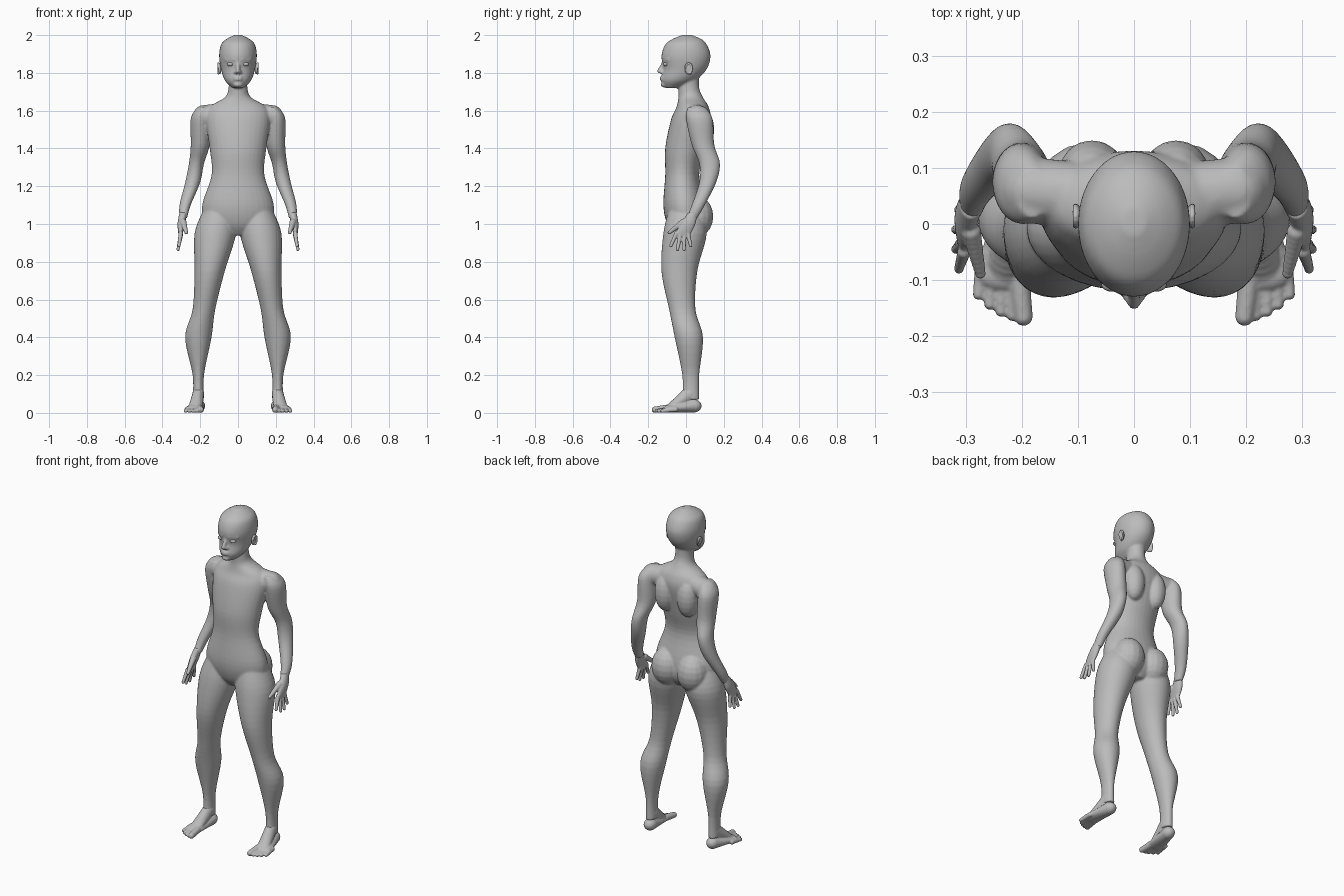
import bpy, bmesh, math
from mathutils import Vector, Matrix

if "Cube" in bpy.data.objects:
    bpy.data.objects.remove(bpy.data.objects["Cube"])

shade = (0.5, 0.5, 0.5, 1)
grey = bpy.data.materials.new("plain grey")
grey.use_nodes = True
grey.diffuse_color = shade
grey.node_tree.nodes["Principled BSDF"].inputs["Base Color"].default_value = shade


def spline(rows, steps=5):
    """Smooth curve through rows of numbers, as Hermite spans with averaged tangents."""
    last = len(rows) - 1
    points = [Vector(row) for row in rows]
    tangents = [(points[min(i + 1, last)] - points[max(i - 1, 0)]) / 2 for i in range(last + 1)]
    curve = []
    for i in range(last):
        start, end = points[i], points[i + 1]
        for k in range(steps):
            t = k / steps
            ease = t * t * (3 - 2 * t)
            curve.append(start.lerp(end, ease) + tangents[i] * t * (1 - t) ** 2
                         - tangents[i + 1] * t * t * (1 - t))
    return curve + [points[last]]


def loft(bm, rows, side=1, sides=32):
    """Stack of level ellipses: height, half width, front, back and, off the middle, centre x."""
    rings = []
    for z, width, front, back, *centre in spline(rows):
        ring = []
        for i in range(sides):
            angle = math.tau * i / sides
            x = sum(centre) + width * math.cos(angle)
            y = (front + back) / 2 + (back - front) / 2 * math.sin(angle)
            ring.append(bm.verts.new((side * x, y, z)))
        rings.append(ring)
    for low, high in zip(rings, rings[1:]):
        for i in range(sides):
            j = (i + 1) % sides
            bm.faces.new((low[i], low[j], high[j], high[i]))
    bm.faces.new(rings[0])
    bm.faces.new(rings[-1])


def blob(bm, centre, radii, side=1):
    """Ellipsoid, mirrored to the chosen side."""
    x, y, z = centre
    place = Matrix.Translation((side * x, y, z)) @ Matrix.Diagonal((*radii, 1))
    bmesh.ops.create_uvsphere(bm, u_segments=16, v_segments=10, radius=1, matrix=place)


def chain(bm, start, start_radii, end, end_radii, side=1, count=9):
    """Row of blobs that changes size evenly from start to end."""
    for i in range(count):
        t = i / (count - 1)
        blob(bm, Vector(start).lerp(Vector(end), t),
             Vector(start_radii).lerp(Vector(end_radii), t), side)


def ball(radius):
    return (radius, radius, radius)


def finish(bm, name, voxel, rounds):
    """Fuse the overlapping forms into one smooth skin."""
    bmesh.ops.recalc_face_normals(bm, faces=bm.faces)
    mesh = bpy.data.meshes.new(name)
    bm.to_mesh(mesh)
    bm.free()
    mesh.materials.append(grey)
    part = bpy.data.objects.new(name, mesh)
    bpy.context.collection.objects.link(part)
    fuse = part.modifiers.new("fuse", 'REMESH')
    fuse.mode = 'VOXEL'
    fuse.voxel_size = voxel
    fuse.use_smooth_shade = True
    soften = part.modifiers.new("soften", 'SMOOTH')
    soften.factor = 0.5
    soften.iterations = rounds


# Torso and neck
body = bmesh.new()
loft(body, [(.94, .05, -.06, .06), (1, .17, -.1, .1), (1.1, .19, -.12, .1),
            (1.26, .14, -.11, .07), (1.4, .15, -.11, .1), (1.55, .17, -.08, .13),
            (1.62, .15, -.05, .12), (1.67, .07, -.04, .09), (1.72, .05, -.04, .07),
            (1.8, .05, -.03, .07)])

# Skull and jaw
loft(body, [(1.72, .03, -.11, -.04), (1.76, .07, -.13, .05), (1.82, .09, -.12, .11),
            (1.89, .1, -.13, .13), (1.95, .09, -.11, .11), (1.98, .06, -.07, .08),
            (2, .02, -.02, .03)])

# Nose, lips and chin
chain(body, (0, -.12, 1.85), ball(.01), (0, -.14, 1.81), ball(.013))
for lip_height in (1.765, 1.777):
    blob(body, (0, -.127, lip_height), (.024, .012, .006))
blob(body, (0, -.115, 1.737), (.026, .02, .014))

for side in (1, -1):
    # Nostril and brow
    blob(body, (.013, -.13, 1.803), ball(.009), side)
    chain(body, (.02, -.12, 1.87), ball(.009), (.066, -.094, 1.87), ball(.007), side)
    # Shoulder, shoulder blade and seat
    chain(body, (.09, .05, 1.58), ball(.06), (.18, .06, 1.57), ball(.06), side)
    blob(body, (.075, .09, 1.5), (.06, .06, .11), side)
    blob(body, (.085, .055, 1.04), (.09, .09, .11), side)
    # Arm
    loft(body, [(1.62, .03, .01, .1, .18), (1.56, .05, 0, .14, .2), (1.42, .05, .03, .15, .2),
                (1.32, .04, .07, .18, .22), (1.22, .04, .07, .16, .24),
                (1.1, .03, .03, .1, .28), (1.03, .02, 0, .06, .29)], side)
    # Leg
    loft(body, [(1.08, .08, -.09, .08, .1), (.95, .11, -.12, .11, .12),
                (.75, .08, -.13, .06, .15), (.55, .06, -.09, .05, .18),
                (.4, .07, -.06, .09, .21), (.2, .03, -.02, .07, .21),
                (.07, .03, -.02, .07, .21)], side)
finish(body, "body", .006, 6)

for side, word in ((1, "left"), (-1, "right")):
    # Hand: palm, four spread fingers and thumb
    hand = bmesh.new()
    loft(hand, [(1.06, .02, .01, .06, .29), (1, .02, -.03, .05, .3), (.94, .01, -.06, .02, .305)], side)
    for i in range(4):
        bend = (i - 1.5) ** 2 / 100
        root = (.303, -.05 + .02 * i, .94 + bend / 2)
        tip = (.318 - bend / 4, -.08 + .035 * i, .863 + bend)
        chain(hand, root, ball(.0125), tip, ball(.009), side)
    chain(hand, (.29, -.015, 1.01), ball(.018), (.274, -.088, .955), ball(.01), side)
    finish(hand, word + "_hand", .0035, 2)

    # Foot: sole, instep and toes that shorten outward
    foot = bmesh.new()
    chain(foot, (.21, .04, .037), (.036, .043, .035), (.232, -.085, .022), (.05, .035, .02), side)
    chain(foot, (.21, .02, .1), (.031, .044, .04), (.225, -.075, .032), (.038, .03, .018), side)
    for i in range(5):
        thick = .011 if i else .017
        tip = Vector((.197 + .02 * i, -.165 + .0025 * i * i, thick))
        root = tip + Vector((.008 - .004 * i, .07, .008))
        chain(foot, root, ball(thick + .003), tip, ball(thick), side)
    finish(foot, word + "_foot", .004, 3)

    # Ear with a raised rim
    ear = bmesh.new()
    blob(ear, (.097, .012, 1.822), (.009, .019, .03), side)
    for i in range(14):
        angle = math.radians(18 * i - 70)
        rim = (.104, .014 + .017 * math.cos(angle), 1.823 + .027 * math.sin(angle))
        blob(ear, rim, ball(.006), side)
    finish(ear, word + "_ear", .0025, 3)

    # Closed eyelid
    lid = bmesh.new()
    blob(lid, (.04, -.107, 1.846), (.019, .014, .011), side)
    finish(lid, word + "_eyelid", .0025, 1)
